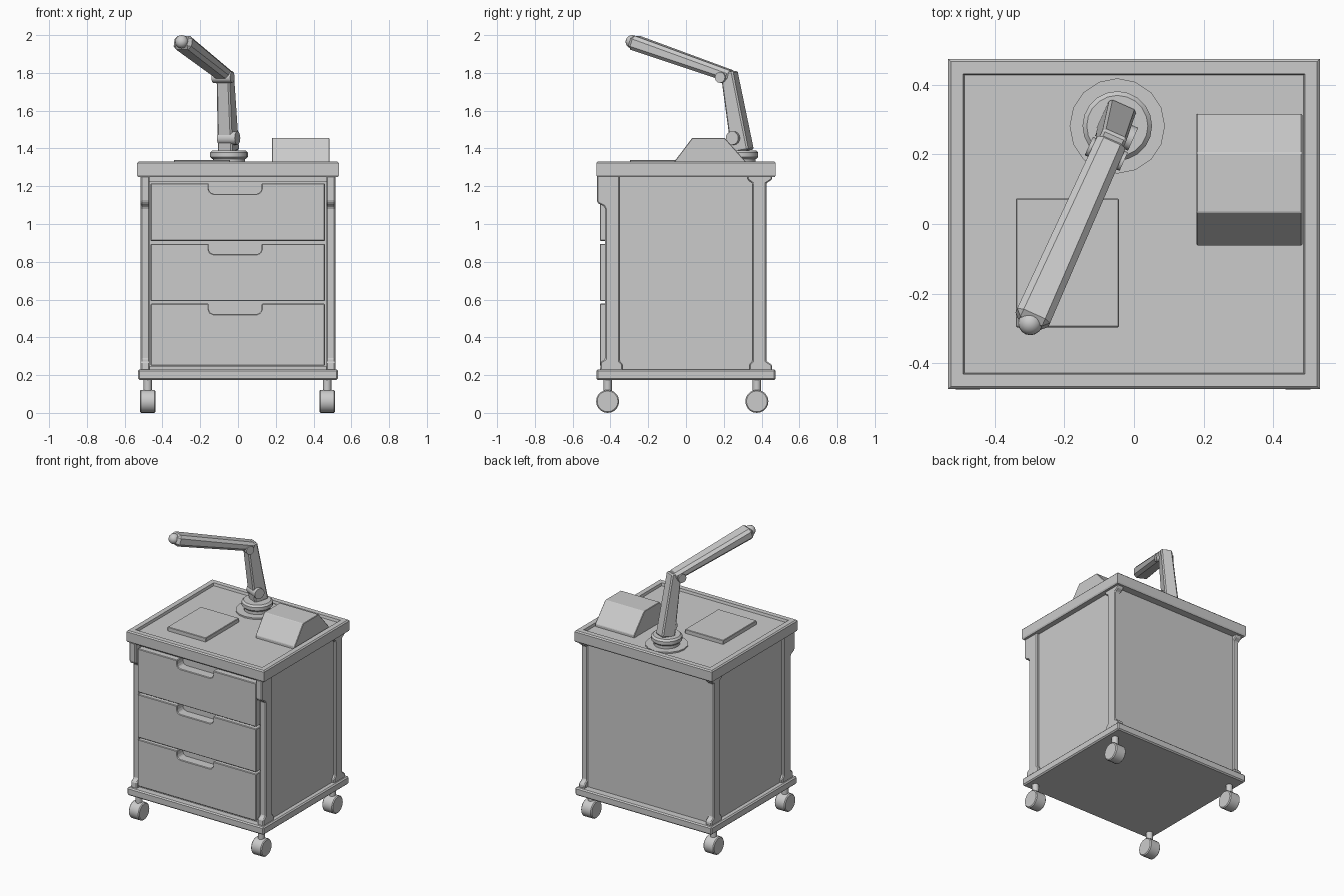
import bpy, bmesh
from math import pi, cos, sin
from mathutils import Vector, Matrix

if "Cube" in bpy.data.objects:
    bpy.data.objects.remove(bpy.data.objects["Cube"])


def finish(bm, name, bevel=0.0, smooth=False):
    bmesh.ops.recalc_face_normals(bm, faces=bm.faces)
    me = bpy.data.meshes.new(name)
    bm.to_mesh(me)
    bm.free()
    ob = bpy.data.objects.new(name, me)
    bpy.context.collection.objects.link(ob)
    if bevel:
        m = ob.modifiers.new("bevel", 'BEVEL')
        m.width = bevel
        m.segments = 1
        m.limit_method = 'ANGLE'
    if smooth:
        bpy.ops.object.select_all(action='DESELECT')
        ob.select_set(True)
        bpy.context.view_layer.objects.active = ob
        bpy.ops.object.shade_smooth_by_angle(angle=0.6)
    return ob


def box(name, lo, hi, bevel=0.0):
    bm = bmesh.new()
    lo, hi = Vector(lo), Vector(hi)
    bmesh.ops.create_cube(bm, size=1, matrix=Matrix.Translation((lo + hi) / 2)
                          @ Matrix.Diagonal((*(hi - lo), 1)))
    return finish(bm, name, bevel)


def prism(name, pts, axis, a, b, bevel=0.0):
    """Extrude a profile along x (points are y,z) or y (points are x,z)."""
    bm = bmesh.new()
    place = (lambda p: (a, p[0], p[1])) if axis == 'x' else (lambda p: (p[0], a, p[1]))
    f = bm.faces.new([bm.verts.new(place(p)) for p in pts])
    r = bmesh.ops.extrude_face_region(bm, geom=[f])
    off = (b - a, 0, 0) if axis == 'x' else (0, b - a, 0)
    bmesh.ops.translate(bm, vec=off, verts=[v for v in r['geom'] if isinstance(v, bmesh.types.BMVert)])
    return finish(bm, name, bevel)


def rod(name, p, q, r, sides=16, r2=None, bevel=0.0):
    p, q = Vector(p), Vector(q)
    bm = bmesh.new()
    rot = (q - p).to_track_quat('Z', 'Y').to_matrix().to_4x4()
    bmesh.ops.create_cone(bm, cap_ends=True, segments=sides, radius1=r, radius2=r2 or r,
                          depth=(q - p).length, matrix=Matrix.Translation((p + q) / 2) @ rot)
    return finish(bm, name, bevel, True)


def arm(name, p, q, side, start, end, bevel):
    """Rectangular beam from p to q; start and end are (width, thickness)."""
    p, q = Vector(p), Vector(q)
    d = (q - p).normalized()
    s = (side - d * side.dot(d)).normalized()
    u = s.cross(d)
    bm = bmesh.new()
    rings = []
    for c, (w, t) in ((p, start), (q, end)):
        rings.append([bm.verts.new(c + s * i * w / 2 + u * j * t / 2)
                      for i, j in ((-1, -1), (1, -1), (1, 1), (-1, 1))])
    for i in range(4):
        k = (i + 1) % 4
        bm.faces.new((rings[0][i], rings[0][k], rings[1][k], rings[1][i]))
    bm.faces.new(rings[0])
    bm.faces.new(rings[1])
    return finish(bm, name, bevel)


# Cabinet shell
box("cabinet_body", (-.495, -.385, .22), (.495, .42, 1.26))
box("base_slab", (-.53, -.475, .175), (.53, .475, .23), .008)
box("front_top_rail", (-.47, -.425, 1.222), (.47, -.38, 1.255))
box("front_bottom_rail", (-.47, -.425, .225), (.47, -.38, .245))

# Top tray: outer block with a shallow inset recess
bm = bmesh.new()
rings = []
for x, y, z in ((.53, .47, 1.25), (.535, .475, 1.26), (.535, .475, 1.322),
                (.527, .467, 1.33), (.492, .432, 1.33), (.488, .428, 1.312)):
    rings.append([bm.verts.new((sx * x, sy * y, z))
                  for sx, sy in ((-1, -1), (1, -1), (1, 1), (-1, 1))])
for a, b in zip(rings, rings[1:]):
    for i in range(4):
        k = (i + 1) % 4
        bm.faces.new((a[i], a[k], b[k], b[i]))
bm.faces.new(rings[0])
bm.faces.new(rings[-1])
finish(bm, "top_tray")

# Corner posts with flared ends
front_post = [(-.455, .225), (-.335, .225), (-.335, .255), (-.352, .275), (-.352, 1.255),
              (-.472, 1.255), (-.472, 1.12), (-.462, 1.107), (-.435, 1.095), (-.428, 1.08),
              (-.428, .285), (-.452, .27)]
back_post = [(.335, .225), (.455, .225), (.455, .255), (.425, .275), (.425, 1.215),
             (.455, 1.235), (.455, 1.255), (.325, 1.255), (.325, 1.235), (.352, 1.215),
             (.352, .275), (.335, .255)]
for side, s in (("left", -1), ("right", 1)):
    prism(side + "_front_post", front_post, 'x', s * .468, s * .515, .006)
    prism(side + "_back_post", back_post, 'x', s * .468, s * .515, .006)

# Three drawers with a finger notch in the upper edge
for name, z0, z1 in (("bottom", .25, .578), ("middle", .592, .895), ("top", .91, 1.215)):
    d = z1 - .055
    notch = [(-.462, z0), (.46, z0), (.46, z1), (.125, z1), (.125, d + .025), (.118, d + .008),
             (.1, d), (-.13, d), (-.148, d + .008), (-.155, d + .025), (-.155, z1), (-.462, z1)]
    prism(name + "_drawer_front", notch, 'y', -.456, -.385, .004)

# Casters
for side, x in (("left", -.478), ("right", .472)):
    for end, y in (("front", -.415), ("back", .375)):
        n = side + "_" + end
        rod(n + "_caster_wheel", (x - .041, y, .061), (x + .041, y, .061), .061, 20, bevel=.006)
        rod(n + "_caster_stem", (x, y, .09), (x, y, .18), .022, 12)

# Items on the tray
box("tray_pad", (-.34, -.297, 1.308), (-.043, .073, 1.34), .003)
prism("angled_box", [(-.062, 1.305), (-.062, 1.33), (.033, 1.456), (.205, 1.456), (.317, 1.33),
                     (.317, 1.305)], 'x', .18, .484, .003)

# Jointed arm
c = Vector((-.048, .282, 0))
side = Vector((.91, -.41, 0))
Z = lambda z: c + Vector((0, 0, z))
rod("arm_foot_disc", Z(1.305), Z(1.322), .137, 16)
rod("arm_foot_neck", Z(1.315), Z(1.35), .085, 20)
rod("arm_turntable", Z(1.343), Z(1.39), .1, 20, bevel=.012)
low = Vector((-.05, .30, 1.385))
elbow = Vector((-.068, .228, 1.785))
arm("lower_arm", low, elbow + Vector((0, 0, .02)), side, (.085, .1), (.075, .072), .008)
tip = Vector((-.298, -.285, 1.965))
d = (tip - elbow).normalized()
arm("upper_arm", elbow - d * .02, tip, side, (.088, .062), (.104, .078), .018)
piv = Vector((-.05, .265, 1.455))
rod("lower_pivot", piv - side * .052, piv + side * .052, .036, 16)
piv = elbow + d * .03 - Vector((0, 0, .018))
rod("elbow_pivot", piv - side * .055, piv + side * .055, .029, 16)
bm = bmesh.new()
bmesh.ops.create_uvsphere(bm, u_segments=16, v_segments=10, radius=.035,
                          matrix=Matrix.Translation(tip + Vector((0, 0, 0))))
finish(bm, "arm_tip_ball", 0, True)
